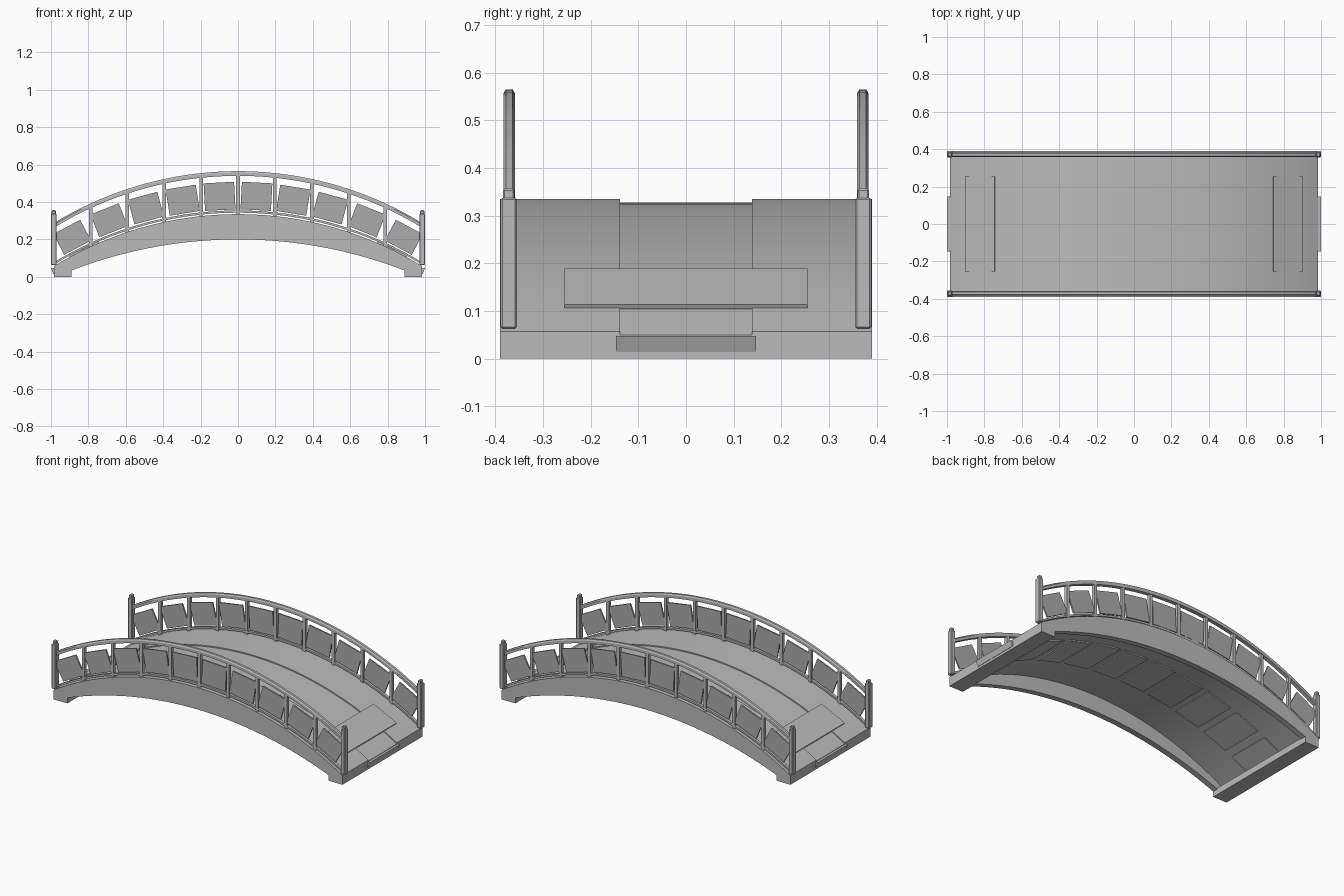
import bpy
import bmesh
from math import sqrt, atan
from mathutils import Matrix, Vector

if "Cube" in bpy.data.objects:
    bpy.data.objects.remove(bpy.data.objects["Cube"], do_unlink=True)


def material(name, value):
    m = bpy.data.materials.new(name)
    m.use_nodes = True
    colour = (value, value, value, 1)
    m.diffuse_color = colour
    m.node_tree.nodes["Principled BSDF"].inputs["Base Color"].default_value = colour
    return m


STONE = material("light_grey", 0.5)
INFILL = material("mid_grey", 0.41)
HALF = 0.985           # half length of the deck
BAY = HALF / 5         # baluster spacing
RAIL_Y = 0.371


def top(x):
    """Height of the walking surface."""
    return 0.335 - 1.884 + sqrt(1.884 ** 2 - x * x)


def under(x):
    """Height of the girder underside."""
    return max(0.0, 0.2 - 2.47 + sqrt(2.47 ** 2 - x * x))


def slope(x):
    return -atan((top(x + 0.08) - top(x - 0.08)) / 0.16)


def finish(name, bm, mat, smooth=False):
    bmesh.ops.recalc_face_normals(bm, faces=bm.faces)
    mesh = bpy.data.meshes.new(name)
    bm.to_mesh(mesh)
    bm.free()
    mesh.materials.append(mat)
    ob = bpy.data.objects.new(name, mesh)
    bpy.context.collection.objects.link(ob)
    if smooth:
        bpy.ops.object.select_all(action="DESELECT")
        ob.select_set(True)
        bpy.context.view_layer.objects.active = ob
        bpy.ops.object.shade_smooth_by_angle(angle=0.5)
    return ob


def loft(name, rings, mat, smooth=False):
    """Skin a list of closed rings and cap both ends."""
    bm = bmesh.new()
    loops = [[bm.verts.new(p) for p in ring] for ring in rings]
    for a, b in zip(loops, loops[1:]):
        for i in range(len(a)):
            j = (i + 1) % len(a)
            bm.faces.new((a[i], a[j], b[j], b[i]))
    bm.faces.new(loops[0])
    bm.faces.new(loops[-1][::-1])
    return finish(name, bm, mat, smooth)


def arch(name, section, x0, x1, mat, steps=40):
    """Sweep a cross-section, given as a function of x, along the arch."""
    xs = [x0 + (x1 - x0) * i / steps for i in range(steps + 1)]
    return loft(name, [[(x, y, z) for y, z in section(x)] for x in xs], mat, True)


def box(name, centre, size, mat, tilt=0.0, bevel=0.0):
    bm = bmesh.new()
    bmesh.ops.create_cube(bm, size=1)
    bmesh.ops.scale(bm, vec=size, verts=bm.verts)
    if bevel:
        bmesh.ops.bevel(bm, geom=bm.edges[:], offset=bevel, segments=1, affect="EDGES")
    bm.transform(Matrix.Translation(Vector(centre)) @ Matrix.Rotation(tilt, 4, "Y"))
    return finish(name, bm, mat)


# Deck and side girders in one arched body, with a sunken middle path
def body_section(x):
    t, b = top(x), under(x)
    u = max(t - 0.035, b)
    left = [(0.138, t - 0.007), (0.138, t), (0.39, t), (0.39, b), (0.355, b), (0.355, u)]
    return left + [(-y, z) for y, z in reversed(left)]


arch("arched_deck", body_section, -HALF, HALF, STONE, 48)


# Handrails and bottom rails
def handrail_section(side):
    def section(x):
        t = top(x) + 0.23
        return [(side * RAIL_Y + y, t + z) for y, z in
                ((-0.012, -0.025), (0.012, -0.025), (0.012, -0.008),
                 (0.007, 0), (-0.007, 0), (-0.012, -0.008))]
    return section


def bottom_rail_section(side):
    def section(x):
        t = top(x)
        return [(side * RAIL_Y + y, t + z) for y, z in
                ((-0.009, 0.008), (0.009, 0.008), (0.009, 0.02), (-0.009, 0.02))]
    return section


for side, word in ((1, "back"), (-1, "front")):
    y = side * RAIL_Y
    arch(word + "_handrail", handrail_section(side), -0.98, 0.98, STONE)
    arch(word + "_bottom_rail", bottom_rail_section(side), -0.98, 0.98, STONE)

    # Balusters between the end posts
    for i in range(-4, 5):
        x = i * BAY
        box(word + "_baluster", (x, y, top(x) + 0.105), (0.019, 0.02, 0.22), STONE)

    # Tilted infill panels, a little shorter towards the ends
    for i in range(10):
        x = (i - 4.5) * BAY
        height = 0.15 - 0.028 * abs(x)
        box(word + "_infill_panel", (x, y, top(x) + 0.098),
            (0.163, 0.009, height), INFILL, slope(x))

    # End posts with small caps
    for end in (1, -1):
        y_post = side * 0.372
        box(word + "_end_post", (end * HALF, y_post, 0.2), (0.03, 0.034, 0.275),
            STONE, bevel=0.004)
        box(word + "_post_cap", (end * HALF, y_post, 0.343), (0.022, 0.025, 0.027),
            STONE, bevel=0.004)

# Feet, end plates and landing slabs
for end, word in ((1, "left"), (-1, "right")):
    box(word + "_foot", (end * 0.9375, 0, 0.02), (0.095, 0.78, 0.04), STONE)
    profile = [(0.96, 0.047), (1.0, 0.047), (0.987, 0.014), (0.96, 0.014)]
    loft(word + "_end_plate",
         [[(end * x, y, z) for x, z in profile] for y in (-0.147, 0.147)], STONE)
    x = end * 0.8225
    box(word + "_landing_slab", (x, 0, top(x) + 0.001), (0.174, 0.51, 0.01),
        STONE, slope(x))

# Row of plates below the middle path
for i in range(10):
    x = (i - 4.5) * BAY
    box("underside_plate", (x, 0, top(x) - 0.037), (0.165, 0.276, 0.012),
        STONE, slope(x))
